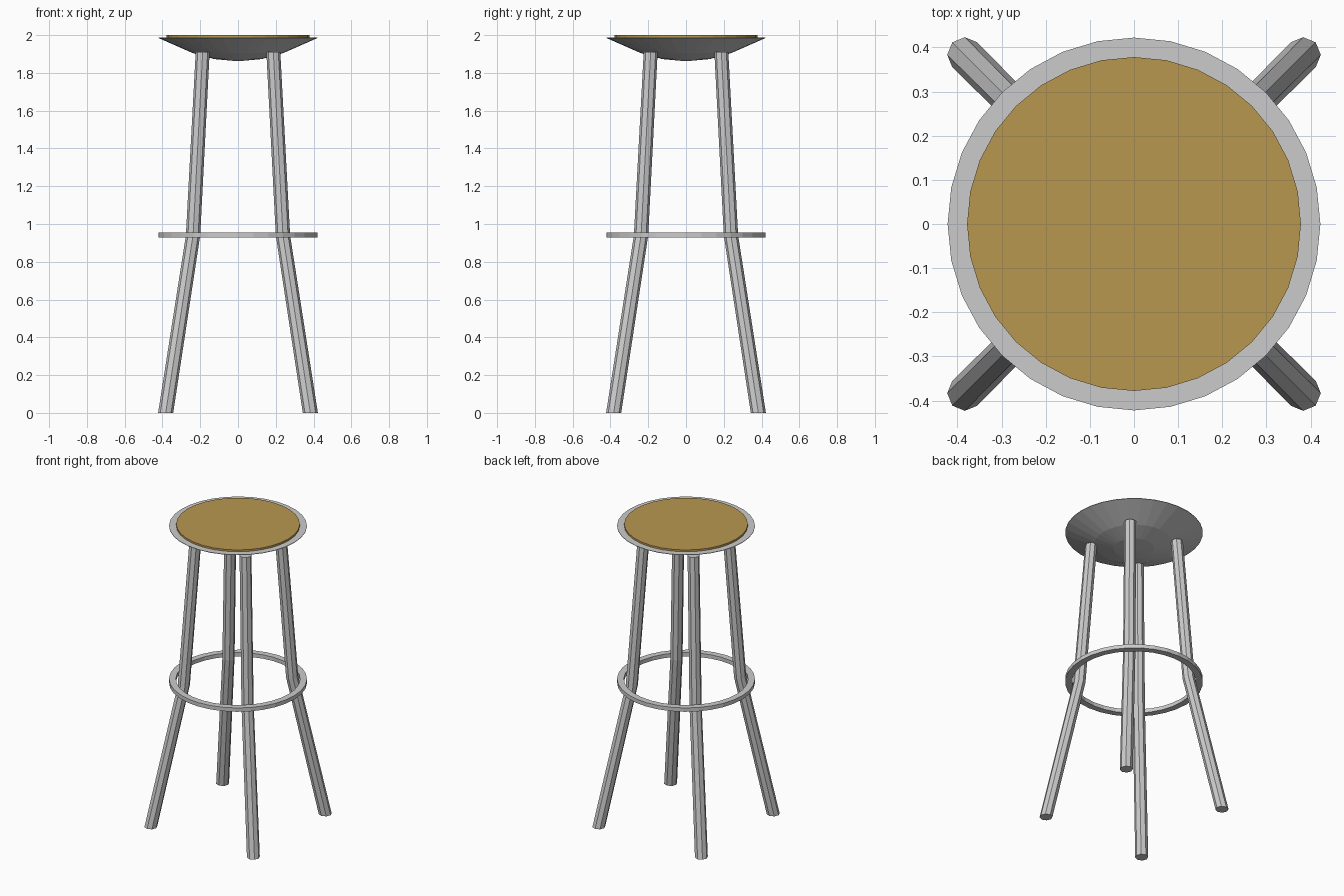
import bpy, bmesh
from math import cos, sin, pi

if "Cube" in bpy.data.objects:
    bpy.data.objects.remove(bpy.data.objects["Cube"])

SIDES = 32


def make_object(name, bm):
    bmesh.ops.recalc_face_normals(bm, faces=bm.faces)
    mesh = bpy.data.meshes.new(name)
    bm.to_mesh(mesh)
    bm.free()
    obj = bpy.data.objects.new(name, mesh)
    bpy.context.collection.objects.link(obj)
    return obj


def loft(name, sections, sides, closed=False):
    """Join stacked horizontal polygons given as (x, y, z, radius)."""
    bm = bmesh.new()
    rings = [[bm.verts.new((x + r * cos(2 * pi * i / sides),
                            y + r * sin(2 * pi * i / sides), z))
              for i in range(sides)] for x, y, z, r in sections]
    pairs = list(zip(rings, rings[1:]))
    if closed:
        pairs.append((rings[-1], rings[0]))
    for a, b in pairs:
        for i in range(sides):
            j = (i + 1) % sides
            bm.faces.new((a[i], a[j], b[j], b[i]))
    if not closed:
        bm.faces.new(rings[0])
        bm.faces.new(rings[-1])
    return make_object(name, bm)


# Shallow metal dish under the seat
dish = [(0.004, 1.862), (0.125, 1.873), (0.24, 1.905), (0.422, 1.985), (0.422, 1.988)]
loft("seat_dish", [(0, 0, z, r) for r, z in dish], SIDES)

# Wooden seat pad
pad = loft("seat_pad", [(0, 0, 1.98, 0.378), (0, 0, 2.0, 0.378)], SIDES)
wood = bpy.data.materials.new("wood")
wood.diffuse_color = (0.48, 0.31, 0.08, 1)
wood.use_nodes = True
wood.node_tree.nodes["Principled BSDF"].inputs["Base Color"].default_value = wood.diffuse_color
pad.data.materials.append(wood)

# Foot ring
ring = [(0.38, 0.928), (0.422, 0.928), (0.422, 0.954), (0.38, 0.954)]
loft("foot_ring", [(0, 0, z, r) for r, z in ring], SIDES, closed=True)

# Four splayed octagonal legs, bent at the foot ring
path = [(0.383, 0.0), (0.238, 0.94), (0.187, 1.91)]
for side, sx in (("left", -1), ("right", 1)):
    for end, sy in (("front", -1), ("back", 1)):
        loft(f"{end}_{side}_leg",
             [(sx * d, sy * d, z, r) for (d, z), r in zip(path, (0.04, 0.038, 0.037))], 8)
